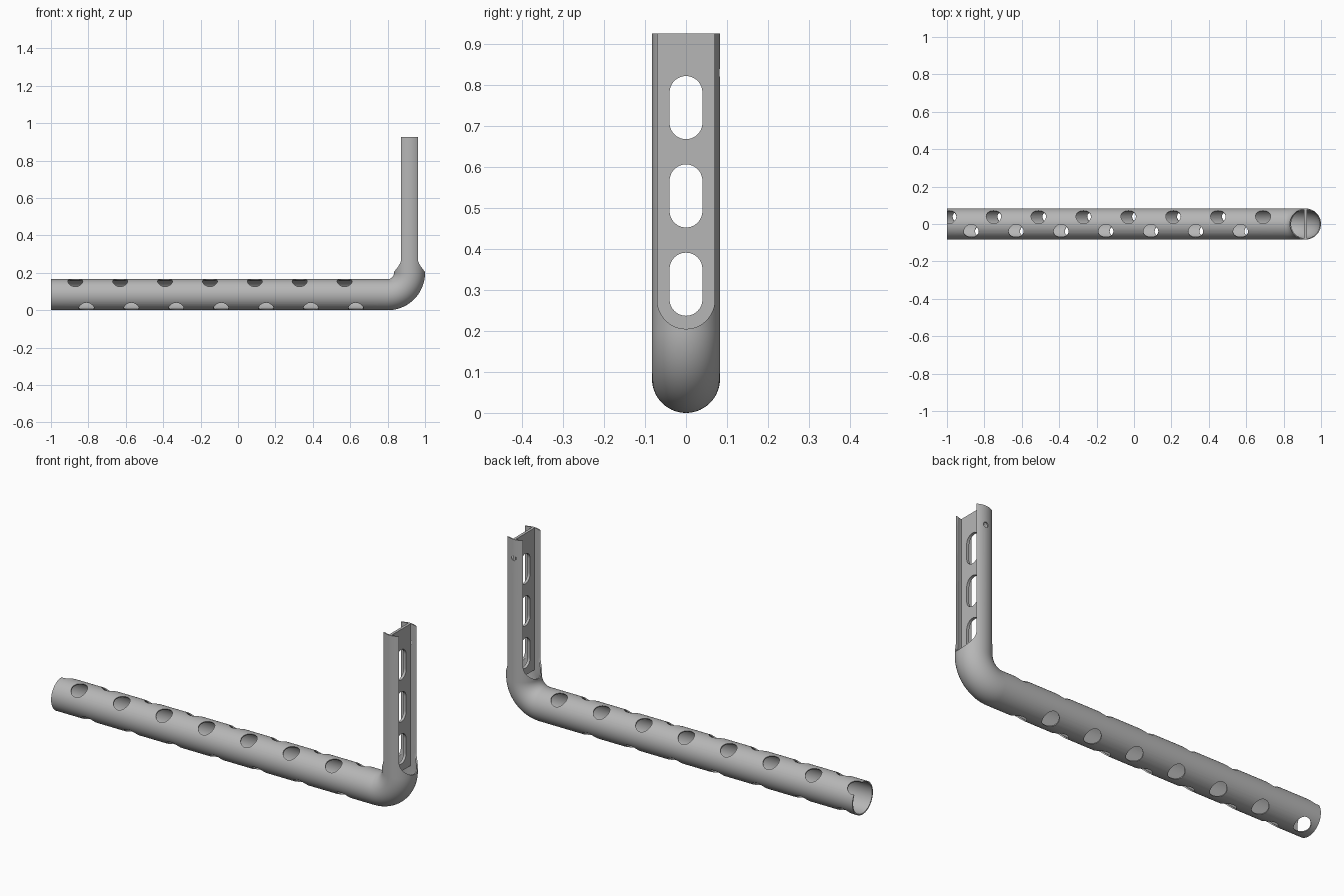
import bpy, bmesh, math
from mathutils import Vector, Matrix

old = bpy.data.objects.get("Cube")
if old:
    bpy.data.objects.remove(old)

RADIUS, WALL = 0.083, 0.006
BEND = 0.117                      # centreline radius of the elbow
BEND_X, BEND_Z = 0.8, 0.2         # elbow centre
POST_X, TOP = BEND_X + BEND, 0.926
SIDES = 72

steel = bpy.data.materials.new("plain grey steel")
steel.use_nodes = True
steel.diffuse_color = (0.47, 0.47, 0.47, 1)
steel.node_tree.nodes["Principled BSDF"].inputs["Base Color"].default_value = (0.47, 0.47, 0.47, 1)


def make_object(name, bm):
    bmesh.ops.recalc_face_normals(bm, faces=bm.faces)
    mesh = bpy.data.meshes.new(name)
    bm.to_mesh(mesh)
    bm.free()
    mesh.materials.append(steel)
    obj = bpy.data.objects.new(name, mesh)
    bpy.context.collection.objects.link(obj)
    return obj


def add_cylinder(bm, start, end, radius):
    start, end = Vector(start), Vector(end)
    axis = end - start
    turn = axis.to_track_quat('Z', 'Y').to_matrix().to_4x4()
    bmesh.ops.create_cone(bm, cap_ends=True, segments=40, radius1=radius, radius2=radius,
                          depth=axis.length, matrix=Matrix.Translation((start + end) / 2) @ turn)


def add_stadium(bm, half_width, low, high):
    """Upright slot with round ends, running through the post along x."""
    n = 24
    ring = []
    for centre, first in ((low, math.pi), (high, 0)):
        for i in range(n + 1):
            a = first + math.pi * i / n
            ring.append(bm.verts.new((POST_X - 0.14, half_width * math.cos(a),
                                      centre + half_width * math.sin(a))))
    face = bm.faces.new(ring)
    moved = bmesh.ops.extrude_face_region(bm, geom=[face], use_keep_orig=True)["geom"]
    bmesh.ops.translate(bm, vec=(0.28, 0, 0),
                        verts=[v for v in moved if isinstance(v, bmesh.types.BMVert)])


def cut(obj, bm, name):
    cutter = make_object(name, bm)
    cutter.hide_render = True
    mod = obj.modifiers.new(name, 'BOOLEAN')
    mod.operation, mod.solver, mod.object = 'DIFFERENCE', 'EXACT', cutter
    bpy.context.view_layer.objects.active = obj
    bpy.ops.object.modifier_apply(modifier=name)
    bpy.data.objects.remove(cutter)


def smooth(obj):
    bpy.ops.object.select_all(action='DESELECT')
    obj.select_set(True)
    bpy.context.view_layer.objects.active = obj
    bpy.ops.object.shade_smooth_by_angle(angle=math.radians(30))


# Bent hollow tube: centreline stations as (position, tilt)
path = [(Vector((-1, 0, RADIUS)), 0)]
for i in range(25):
    a = math.pi / 2 * i / 24
    path.append((Vector((BEND_X + BEND * math.sin(a), 0, BEND_Z - BEND * math.cos(a))), a))
path.append((Vector((POST_X, 0, TOP)), math.pi / 2))

bm = bmesh.new()
skins = []
for r in (RADIUS, RADIUS - WALL):
    rings = []
    for pos, tilt in path:
        up = Vector((-math.sin(tilt), 0, math.cos(tilt)))
        angles = [2 * math.pi * k / SIDES for k in range(SIDES)]
        rings.append([bm.verts.new(pos + up * r * math.cos(t) + Vector((0, r * math.sin(t), 0)))
                      for t in angles])
    skins.append(rings)
outer, inner = skins
strips = [pair for rings in skins for pair in zip(rings, rings[1:])]
strips += [(outer[0], inner[0]), (outer[-1], inner[-1])]
for a, b in strips:
    for k in range(SIDES):
        j = (k + 1) % SIDES
        bm.faces.new((a[k], a[j], b[j], b[k]))
tube = make_object("bent_tube", bm)

# Four staggered rows of round holes along the arm
bm = bmesh.new()
rows = [(30, -0.99, 8), (150, -0.93, 7), (-30, -0.87, 7), (-150, -0.81, 7)]
for degrees, first, count in rows:
    a = math.radians(degrees)
    out = Vector((0, math.sin(a), math.cos(a)))
    for k in range(count):
        base = Vector((first + 0.24 * k, 0, RADIUS))
        add_cylinder(bm, base + out * 0.06, base + out * 0.12, 0.04)
cut(tube, bm, "arm_hole_cutter")

# Open both faces of the post, leaving two curved flanges
bm = bmesh.new()
add_stadium(bm, 0.07, 0.275, 1.1)
cut(tube, bm, "post_opening_cutter")

# Small pin hole in the rear flange
bm = bmesh.new()
add_cylinder(bm, (POST_X, 0.05, 0.83), (POST_X, 0.12, 0.83), 0.013)
cut(tube, bm, "pin_hole_cutter")
smooth(tube)

# Flat web between the flanges with three long slots
bm = bmesh.new()
bottom = 0.2
bmesh.ops.create_cube(bm, size=1, matrix=Matrix.Translation((POST_X, 0, (TOP + bottom) / 2))
                      @ Matrix.Diagonal((0.014, 2 * (RADIUS - WALL) + 0.002, TOP - bottom, 1)))
web = make_object("post_web", bm)
bm = bmesh.new()
for k in range(3):
    z = 0.277 + 0.2155 * k
    add_stadium(bm, 0.04, z, z + 0.074)
cut(web, bm, "web_slot_cutter")
smooth(web)
